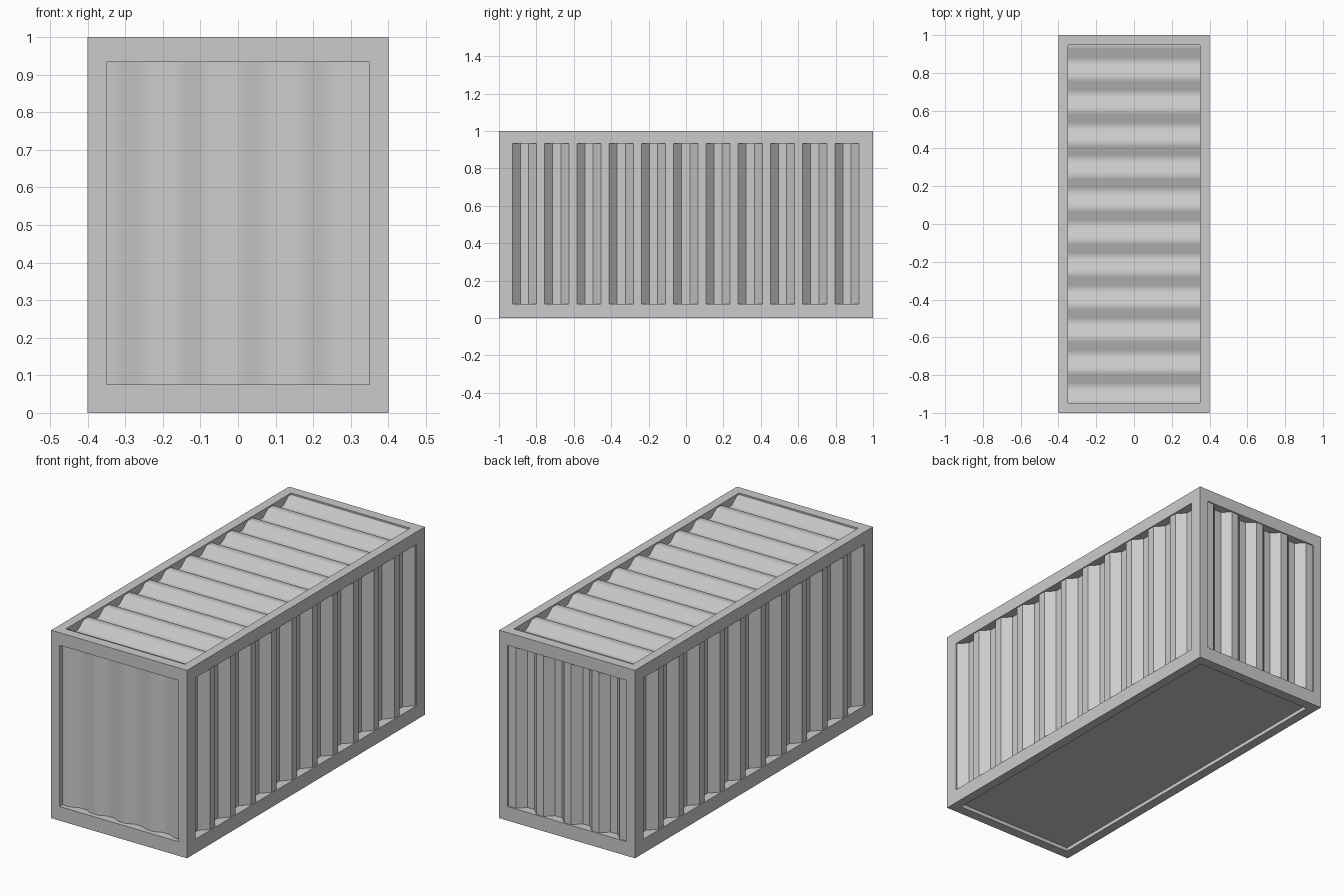
import bpy, bmesh, math
from mathutils import Vector

if "Cube" in bpy.data.objects:
    bpy.data.objects.remove(bpy.data.objects["Cube"])

HX, HY, H = 0.40, 1.0, 1.0        # half width, half length, height
PX, PY = 0.05, 0.07               # corner post size
RY = 0.053                        # end rail depth
ZB, ZT = 0.075, 0.933             # bottom rail top, top rail underside


def box(name, lo, hi):
    bm = bmesh.new()
    bmesh.ops.create_cube(bm, size=1)
    lo, hi = Vector(lo), Vector(hi)
    for v in bm.verts:
        v.co = Vector([(lo[i] + hi[i]) / 2 + v.co[i] * (hi[i] - lo[i]) for i in range(3)])
    return finish(name, bm)


def finish(name, bm):
    me = bpy.data.meshes.new(name)
    bm.to_mesh(me)
    bm.free()
    ob = bpy.data.objects.new(name, me)
    bpy.context.collection.objects.link(ob)
    return ob


def wave(end, start, period, count):
    """Trapezoid profile (position, depth 0..1) that begins and ends at the outer level."""
    s = period / 4
    pts = [(-end, 0)]
    for i in range(count):
        u = start + i * period
        pts += [(u, 0), (u + s, 1), (u + 2 * s, 1), (u + 3 * s, 0)]
    return pts + [(end, 0)]


def panel(name, profile, place, v0, v1, outward):
    """Extrude a wave profile between v0 and v1; place(u, depth, v) gives the 3D point."""
    bm = bmesh.new()
    rows = [[bm.verts.new(place(u, d, v)) for u, d in profile] for v in (v0, v1)]
    for i in range(len(profile) - 1):
        bm.faces.new((rows[0][i], rows[0][i + 1], rows[1][i + 1], rows[1][i]))
    bm.normal_update()
    for f in list(bm.faces):
        if f.normal.dot(Vector(outward)) < 0:
            f.normal_flip()
    ob = finish(name, bm)
    bpy.ops.object.select_all(action='DESELECT')
    ob.select_set(True)
    bpy.context.view_layer.objects.active = ob
    bpy.ops.object.shade_smooth_by_angle(angle=math.radians(40))


# Rails around the top and bottom
for level, z0, z1 in (("bottom", 0, ZB), ("top", ZT, H)):
    for side, s in (("left", -1), ("right", 1)):
        xs = sorted((s * HX, s * (HX - PX)))
        box(f"{level}_{side}_rail", (xs[0], -HY, z0), (xs[1], HY, z1))
    for end, s in (("front", -1), ("back", 1)):
        ys = sorted((s * HY, s * (HY - RY)))
        box(f"{level}_{end}_rail", (-HX + PX, ys[0], z0), (HX - PX, ys[1], z1))

# Corner posts
for side, sx in (("left", -1), ("right", 1)):
    for end, sy in (("front", -1), ("back", 1)):
        xs = sorted((sx * HX, sx * (HX - PX)))
        ys = sorted((sy * HY, sy * (HY - PY)))
        box(f"{end}_{side}_post", (xs[0], ys[0], ZB), (xs[1], ys[1], ZT))

long_wave = wave(0.932, -0.928, 0.1724, 11)
roof_wave = wave(HY - RY, -0.928, 0.1724, 11)
end_wave = wave(HX - PX, -0.305, 0.163, 4)

# Corrugated long sides
for side, s in (("left", -1), ("right", 1)):
    panel(f"{side}_wall", long_wave,
          lambda u, d, v: (s * (0.394 - 0.042 * d), u, v), ZB, ZT, (s, 0, 0))

# Corrugated ends: shallow at the front, deep at the back
panel("front_wall", end_wave,
      lambda u, d, v: (u, -0.975 + 0.018 * d, v), ZB, ZT, (0, -1, 0))
panel("back_wall", end_wave,
      lambda u, d, v: (u, 0.994 - 0.04 * d, v), ZB, ZT, (0, 1, 0))

# Corrugated roof
panel("roof", roof_wave,
      lambda u, d, v: (v, u, 0.992 - 0.034 * d), -HX + PX, HX - PX, (0, 0, 1))

# Recessed floor
box("floor", (-HX + PX, -HY + RY, 0.02), (HX - PX, HY - RY, 0.06))
